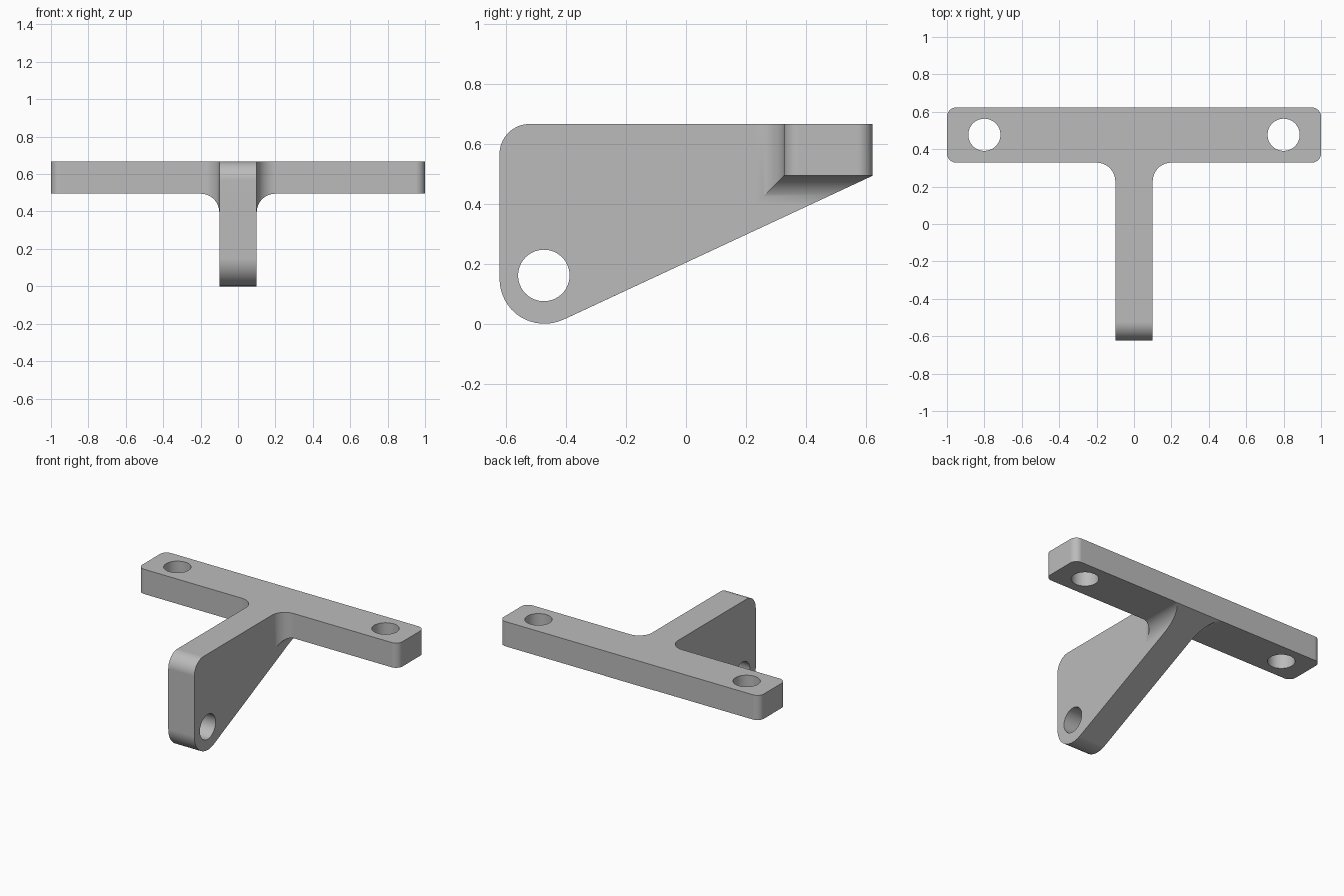
import bpy, bmesh, math
from mathutils import Vector

if "Cube" in bpy.data.objects:
    bpy.data.objects.remove(bpy.data.objects["Cube"])

grey = bpy.data.materials.new("plain grey")
grey.use_nodes = True
grey.diffuse_color = (0.5, 0.5, 0.5, 1)
grey.node_tree.nodes["Principled BSDF"].inputs["Base Color"].default_value = (0.5, 0.5, 0.5, 1)


def rounded(corners, steps=16):
    """Turn (u, v, radius) corners into an outline with tangent arcs."""
    outline = []
    for i, (u, v, r) in enumerate(corners):
        p = Vector((u, v))
        if r == 0:
            outline.append(p)
            continue
        a = (Vector(corners[i - 1][:2]) - p).normalized()
        b = (Vector(corners[(i + 1) % len(corners)][:2]) - p).normalized()
        half = a.angle(b) / 2
        centre = p + (a + b).normalized() * (r / math.sin(half))
        start = p + a * (r / math.tan(half)) - centre
        end = p + b * (r / math.tan(half)) - centre
        sweep = math.pi - 2 * half
        for k in range(steps + 1):
            t = k / steps
            outline.append(centre + (start * math.sin((1 - t) * sweep)
                                     + end * math.sin(t * sweep)) / math.sin(sweep))
    return outline


def circle(u, v, r, sides=64):
    return [Vector((u + r * math.cos(math.tau * k / sides),
                    v + r * math.sin(math.tau * k / sides))) for k in range(sides)]


def prism(name, outline, axis, low=-2.0, high=2.0):
    """Extrude a 2D outline along an axis."""
    place = {"x": lambda u, v, w: (w, u, v),
             "y": lambda u, v, w: (u, w, v),
             "z": lambda u, v, w: (u, v, w)}[axis]
    bm = bmesh.new()
    face = bm.faces.new([bm.verts.new(place(p.x, p.y, low)) for p in outline])
    ext = bmesh.ops.extrude_face_region(bm, geom=[face])
    shift = Vector(place(0, 0, high - low))
    bmesh.ops.translate(bm, vec=shift,
                        verts=[e for e in ext["geom"] if isinstance(e, bmesh.types.BMVert)])
    bmesh.ops.recalc_face_normals(bm, faces=bm.faces)
    mesh = bpy.data.meshes.new(name)
    bm.to_mesh(mesh)
    bm.free()
    mesh.materials.append(grey)
    obj = bpy.data.objects.new(name, mesh)
    bpy.context.collection.objects.link(obj)
    return obj


def mirrored(half):
    return half + [(-u, v, r) for u, v, r in reversed(half)]


# Overall dimensions
BACK, BAR_FRONT, TOP, BAR_BOTTOM = 0.623, 0.328, 0.667, 0.495
WEB, FILLET, HOLE = 0.1, 0.1, 0.086

# T-shaped plan: crossbar, web and upright fillets
plan = mirrored([(WEB, -1.0, 0), (WEB, BAR_FRONT, FILLET),
                 (1.0, BAR_FRONT, 0.05), (1.0, BACK, 0.05)])
bracket = prism("bracket", rounded(plan), "z")

# T-shaped elevation: underside of the crossbar and its fillets
elevation = mirrored([(WEB, -1.0, 0), (WEB, BAR_BOTTOM, FILLET),
                      (1.5, BAR_BOTTOM, 0), (1.5, 1.0, 0)])

# Side outline: sloping lower edge with a rounded nose
slope = 0.4656
low_edge = lambda y: BAR_BOTTOM - 0.001 - slope * (BACK - y)
side = [(-BACK, low_edge(-BACK), 0.15), (0.9, low_edge(0.9), 0),
        (0.9, TOP, 0), (-BACK, TOP, 0.1)]

tools = [(prism("elevation_cutter", rounded(elevation), "y"), "INTERSECT"),
         (prism("side_cutter", rounded(side), "x"), "INTERSECT"),
         (prism("pivot_hole_cutter", circle(-0.475, 0.161, HOLE), "x"), "DIFFERENCE")]
for x in (-0.8, 0.8):
    tools.append((prism("bolt_hole_cutter", circle(x, 0.477, HOLE), "z"), "DIFFERENCE"))

bpy.ops.object.select_all(action="DESELECT")
bpy.context.view_layer.objects.active = bracket
bracket.select_set(True)
for cutter, operation in tools:
    cutter.hide_render = True
    mod = bracket.modifiers.new("cut", "BOOLEAN")
    mod.operation, mod.solver, mod.object = operation, "EXACT", cutter
    bpy.ops.object.modifier_apply(modifier=mod.name)
for cutter, operation in tools:
    bpy.data.objects.remove(cutter)

# Settle the nose exactly on the ground and smooth the rounded faces
lowest = min(v.co.z for v in bracket.data.vertices)
for v in bracket.data.vertices:
    if v.co.z < 0.03:
        v.co.z -= lowest * (1 - v.co.z / 0.03)
bpy.ops.object.shade_smooth_by_angle(angle=math.radians(25))
weighted = bracket.modifiers.new("even shading", "WEIGHTED_NORMAL")
weighted.keep_sharp = True
